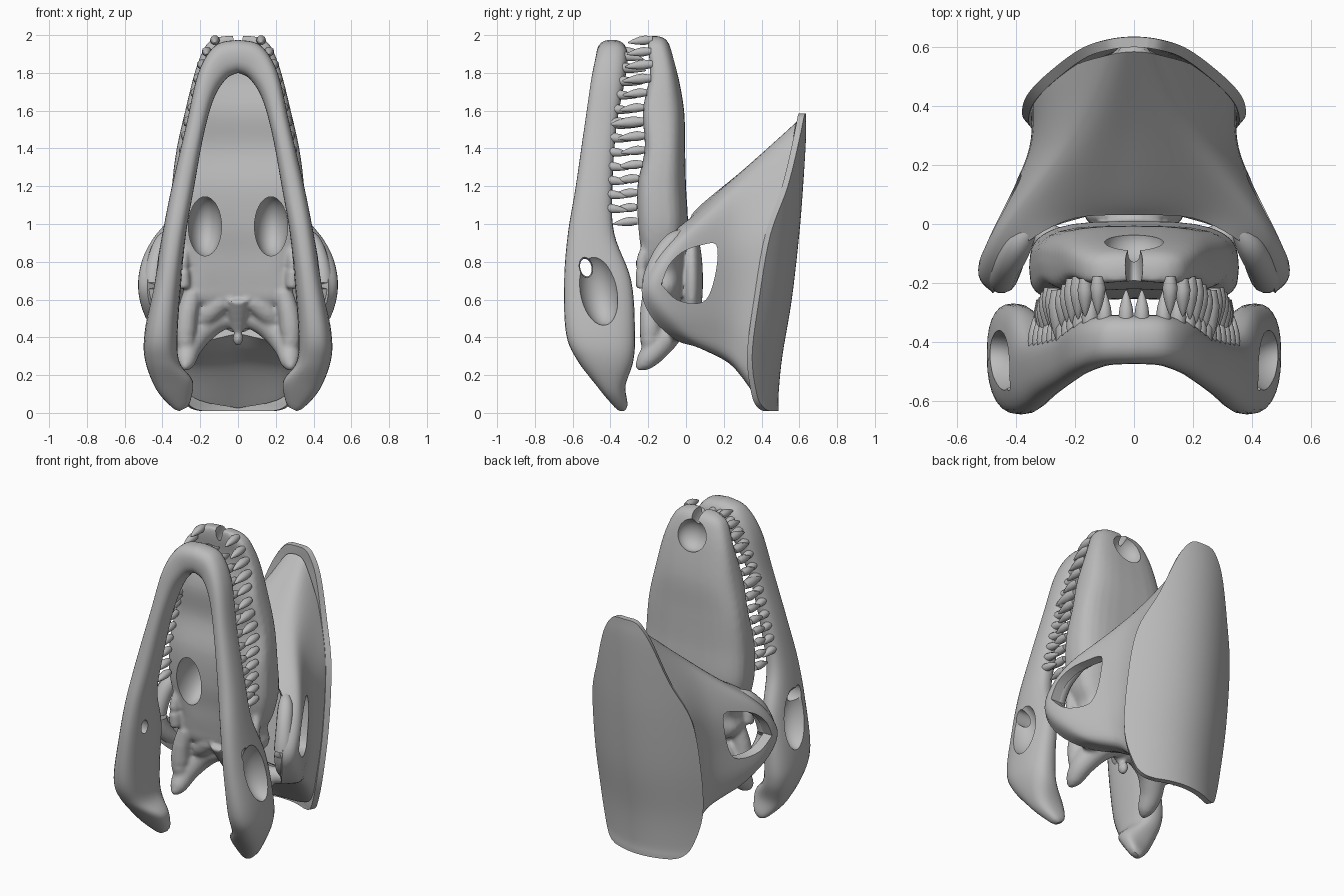
import bpy, bmesh, math
from mathutils import Vector, Matrix

if "Cube" in bpy.data.objects:
    bpy.data.objects.remove(bpy.data.objects["Cube"])

bone = bpy.data.materials.new("bone_grey")
bone.use_nodes = True
bone.diffuse_color = (0.5, 0.5, 0.5, 1)
bone.node_tree.nodes["Principled BSDF"].inputs["Base Color"].default_value = (0.5, 0.5, 0.5, 1)
parts = []


def spline(rows, n):
    """Catmull-Rom through equal-length tuples, n steps per span."""
    out, last = [], len(rows) - 1
    for i in range(last):
        quad = [rows[max(0, min(last, i + k))] for k in (-1, 0, 1, 2)]
        for s in range(n):
            t = s / n
            out.append(tuple(
                b + t / 2 * (c - a + t * (2 * a - 5 * b + 4 * c - d + t * (3 * (b - c) + d - a)))
                for a, b, c, d in zip(*quad)))
    return out + [tuple(rows[-1])]


def grid(bm, rows, wrap=True, caps=True):
    vs = [[bm.verts.new(p) for p in row] for row in rows]
    n = len(vs[0])
    for r, q in zip(vs, vs[1:]):
        for j in range(n if wrap else n - 1):
            k = (j + 1) % n
            bm.faces.new((r[j], r[k], q[k], q[j]))
    if caps:
        bm.faces.new(vs[0])
        bm.faces.new(vs[-1])


def finish(bm, name, fix=True, keep=True):
    if fix:
        bmesh.ops.recalc_face_normals(bm, faces=bm.faces)
    me = bpy.data.meshes.new(name)
    bm.to_mesh(me)
    bm.free()
    ob = bpy.data.objects.new(name, me)
    bpy.context.collection.objects.link(ob)
    if keep:
        me.materials.append(bone)
        parts.append(ob)
    return ob


def bake(ob):
    dg = bpy.context.evaluated_depsgraph_get()
    me = bpy.data.meshes.new_from_object(ob.evaluated_get(dg))
    ob.modifiers.clear()
    ob.data = me


def thicken(ob, amount):
    mod = ob.modifiers.new("shell", "SOLIDIFY")
    mod.thickness, mod.offset = amount, -1
    bake(ob)


def cut(ob, cutter):
    mod = ob.modifiers.new("cut", "BOOLEAN")
    mod.operation, mod.solver, mod.object = "DIFFERENCE", "EXACT", cutter
    bake(ob)
    bpy.data.objects.remove(cutter)


def add_ellipsoid(bm, centre, radii, tilt=0):
    m = Matrix.Translation(centre) @ Matrix.Rotation(tilt, 4, "X") @ Matrix.Diagonal((*radii, 1))
    bmesh.ops.create_uvsphere(bm, u_segments=28, v_segments=18, radius=1, matrix=m)


def cutter(centre, radii, tilt=0):
    bm = bmesh.new()
    add_ellipsoid(bm, centre, radii, tilt)
    return finish(bm, "cutter", keep=False)


def fuse(ob, voxel, rounds):
    """Blend overlapping pieces into one smooth bone."""
    mod = ob.modifiers.new("fuse", "REMESH")
    mod.mode, mod.voxel_size = "VOXEL", voxel
    mod = ob.modifiers.new("soften", "SMOOTH")
    mod.factor, mod.iterations = .5, rounds
    bake(ob)
    ob.data.materials.clear()
    ob.data.materials.append(bone)


def oval(cx, cy, cz, ax, az, b, hollow=0, power=0.65, n=28):
    """Rounded-box ring; hollow bows the front side inward."""
    ring = []
    for k in range(n):
        c, s = math.cos(math.tau * k / n), math.sin(math.tau * k / n)
        u = math.copysign(abs(c) ** power, c)
        v = math.copysign(abs(s) ** power, s)
        dip = hollow * (1 - u * u) if s < 0 else 0
        ring.append((cx + ax * u, cy + b * v + dip, cz + az * u))
    return ring


def tube(bm, path):
    """Tapered round bone through (x, y, z, radius) points."""
    pts = spline(path, 6)
    rows = []
    for i, p in enumerate(pts):
        d = Vector(pts[min(i + 1, len(pts) - 1)][:3]) - Vector(pts[max(i - 1, 0)][:3])
        q = d.to_track_quat("Z", "Y")
        rows.append([Vector(p[:3]) + q @ Vector((p[3] * math.cos(a), p[3] * math.sin(a), 0))
                     for a in [math.tau * k / 14 for k in range(14)]])
    grid(bm, rows)


# Lower jaw: outer x, z; inner x, z; front y, back y
jaw_keys = [(0, 1.975, 0, 1.8, -.475, -.31), (.12, 1.945, .06, 1.77, -.48, -.31),
            (.21, 1.8, .125, 1.67, -.505, -.33), (.275, 1.52, .18, 1.48, -.54, -.37),
            (.35, 1.2, .235, 1.18, -.585, -.39), (.4, .95, .275, .95, -.625, -.38),
            (.445, .7, .3, .7, -.645, -.29), (.495, .42, .32, .42, -.635, -.27),
            (.49, .27, .31, .27, -.57, -.28), (.43, .12, .24, .17, -.47, -.32),
            (.35, .03, .25, .07, -.39, -.31), (.31, .01, .27, .03, -.36, -.32)]
jaw = spline([((a + c) / 2, (f + b) / 2, (z + w) / 2, (a - c) / 2, (z - w) / 2, (b - f) / 2)
              for a, z, c, w, f, b in jaw_keys], 6)
mirrored = [(-s[0], s[1], s[2], -s[3], s[4], s[5]) for s in jaw[:0:-1]]
bm = bmesh.new()
grid(bm, [oval(*s, power=.8) for s in mirrored + jaw])
lower_jaw = finish(bm, "lower_jaw")
# Jaw windows: a deep outer recess with a small opening to the inside
for side in (-1, 1):
    cut(lower_jaw, cutter((side * .5, -.465, .66), (.14, .105, .2), .2))
    cut(lower_jaw, cutter((side * .4, -.53, .77), (.2, .035, .055), .2))

# Snout and palate: z, half width, front y, back y
snout_keys = [(1.995, .07, -.2, -.15), (1.98, .13, -.22, -.11), (1.93, .18, -.23, -.08),
              (1.8, .23, -.225, -.045), (1.6, .28, -.27, -.01), (1.4, .325, -.26, -.005),
              (1.2, .35, -.3, 0), (1, .355, -.3, .01), (.85, .325, -.28, -.01),
              (.75, .28, -.27, -.015), (.67, .295, -.26, -.02), (.61, .26, -.25, -.03),
              (.56, .16, -.22, -.06)]
snout = spline([(0, (f + b) / 2, z, w, 0, (b - f) / 2) for z, w, f, b in snout_keys], 6)
bm = bmesh.new()
grid(bm, [oval(*s, hollow=min(.05, s[5] * .5)) for s in snout])

# Inner bones reaching from the palate to the jaw hinges
for side in (1, -1):
    for path in (
            [(0, -.08, .51, .055), (.1, -.08, .5, .07), (.2, -.09, .44, .08),
             (.26, -.15, .35, .07), (.275, -.22, .27, .05), (.28, -.26, .235, .015)],
            [(.08, -.15, .6, .06), (.16, -.13, .53, .065), (.24, -.08, .44, .05)],
            [(.24, -.18, .64, .05), (.27, -.19, .52, .055), (.28, -.19, .4, .055), (.27, -.2, .31, .03)],
            [(.22, -.08, .44, .05), (.33, -.03, .43, .05), (.4, .0, .45, .03)],
            [(.28, -.2, .92, .02), (.29, -.235, .8, .03), (.285, -.23, .66, .035)]):
        tube(bm, [(side * x, y, z, r) for x, y, z, r in path])
tube(bm, [(0, -.18, .62, .07), (0, -.13, .53, .06), (0, -.1, .44, .035)])
add_ellipsoid(bm, (0, -.1, .395), (.028, .035, .04))
add_ellipsoid(bm, (0, .03, .7), (.17, .06, .28))
skull = finish(bm, "skull")
fuse(skull, .012, 5)
for side in (-1, 1):
    cut(skull, cutter((side * .175, -.22, .99), (.09, .15, .16)))
cut(skull, cutter((0, -.06, 1.86), (.1, .08, .1)))
cut(skull, cutter((0, -.14, 2), (.03, .1, .09)))

# Frill funnel: half rings from crown to underside, front to back
rings = [
    [(0, .03, 1.05), (.2, .02, 1.03), (.36, -.06, .96), (.45, -.17, .82),
     (.48, -.235, .65), (.43, -.17, .49), (.3, -.02, .37), (0, .06, .42)],
    [(0, .1, 1.12), (.2, .1, 1.1), (.38, .04, 1), (.49, -.06, .85),
     (.525, -.13, .66), (.47, -.04, .47), (.33, .08, .34), (0, .14, .34)],
    [(0, .33, 1.31), (.14, .32, 1.29), (.26, .28, 1.15), (.35, .24, .9),
     (.365, .22, .65), (.35, .22, .42), (.28, .24, .26), (0, .27, .24)],
    [(0, .585, 1.54), (.08, .575, 1.5), (.22, .53, 1.23), (.33, .435, .95),
     (.35, .375, .6), (.33, .345, .3), (.25, .37, .09), (0, .44, .025)]]
half = [spline(r, 5) for r in rings]
strips = [spline(path, 8) for path in zip(*half)]
bm = bmesh.new()
rows = []
for row in zip(*strips):
    rows.append(list(row) + [(-x, y, z) for x, y, z in row[-2:0:-1]])
grid(bm, rows, caps=False)
frill = finish(bm, "frill", fix=False)
thicken(frill, .06)

# Eye openings pass through both cheeks
eye = [(-.13, .68), (-.09, .78), (-.02, .85), (.07, .885), (.16, .89),
       (.16, .76), (.12, .62), (.06, .58), (-.05, .6)]
bm = bmesh.new()
loop = spline(eye + eye[:1], 4)[:-1]
grid(bm, [[(x, y, z) for y, z in loop] for x in (-1, 1)])
cut(frill, finish(bm, "eye_cutter", keep=False))

# Thick bone along the front of each eye opening
for side, label in ((1, "left"), (-1, "right")):
    bm = bmesh.new()
    tube(bm, [(side * x, y, z, r) for x, y, z, r in (
        (.34, .0, .96, .02), (.39, -.07, .91, .045), (.43, -.14, .81, .05),
        (.45, -.18, .66, .055), (.42, -.12, .53, .05), (.36, -.02, .45, .02))])
    finish(bm, label + "_eye_rim")

# Curved shield closing the back: z, half width, centre y
shield = spline([(1.585, .05, .635), (1.56, .1, .635), (1.45, .17, .635), (1.2, .26, .62),
                 (.95, .355, .6), (.6, .38, .56), (.3, .365, .51), (.1, .31, .49),
                 (.03, .26, .49), (.01, .2, .49)], 5)
bm = bmesh.new()
grid(bm, [[(w * k / 10, y - 1.2 * (w * k / 10) ** 2, z) for k in range(-10, 11)]
          for z, w, y in shield], wrap=False, caps=False)
thicken(finish(bm, "back_shield", fix=False), .035)


# Teeth: tapered pegs set along the jaw edges
def tooth(bm, base, length, radius, way):
    profile = [(0, .7), (.3, 1), (.55, .85), (.8, .5), (.96, .2), (1, .05)]
    grid(bm, [[(base[0] + radius * r * math.cos(a), base[1] + way * length * t,
                base[2] + radius * r * math.sin(a) - .015 * t * t)
               for a in [math.tau * k / 10 for k in range(10)]] for t, r in profile])


def tooth_row(name, sections, way, spread, gap):
    bm = bmesh.new()
    prev = None
    for cx, cy, cz, ax, az, b in sections:
        x, z = cx + spread * ax, cz + spread * az
        if z < 1.01 or (prev and math.dist(prev, (x, z)) < gap):
            continue
        prev = (x, z)
        big = max(0, 1 - abs(z - 1.52) / .07) + .5 * max(0, 1 - abs(z - 1.8) / .08)
        for side in (-1, 1):
            tooth(bm, (side * x, cy + way * (b - .045), z),
                  .13 + .07 * big, .026 + .008 * big, way)
    finish(bm, name)


tooth_row("upper_teeth", spline(snout[7:44], 4), -1, .88, .072)
tooth_row("lower_teeth", spline(jaw[2:32], 5), 1, .35, .075)

# Smooth shading with sharp edges kept
for ob in parts:
    bpy.ops.object.select_all(action="DESELECT")
    ob.select_set(True)
    bpy.context.view_layer.objects.active = ob
    bpy.ops.object.shade_smooth_by_angle(angle=math.radians(45))
